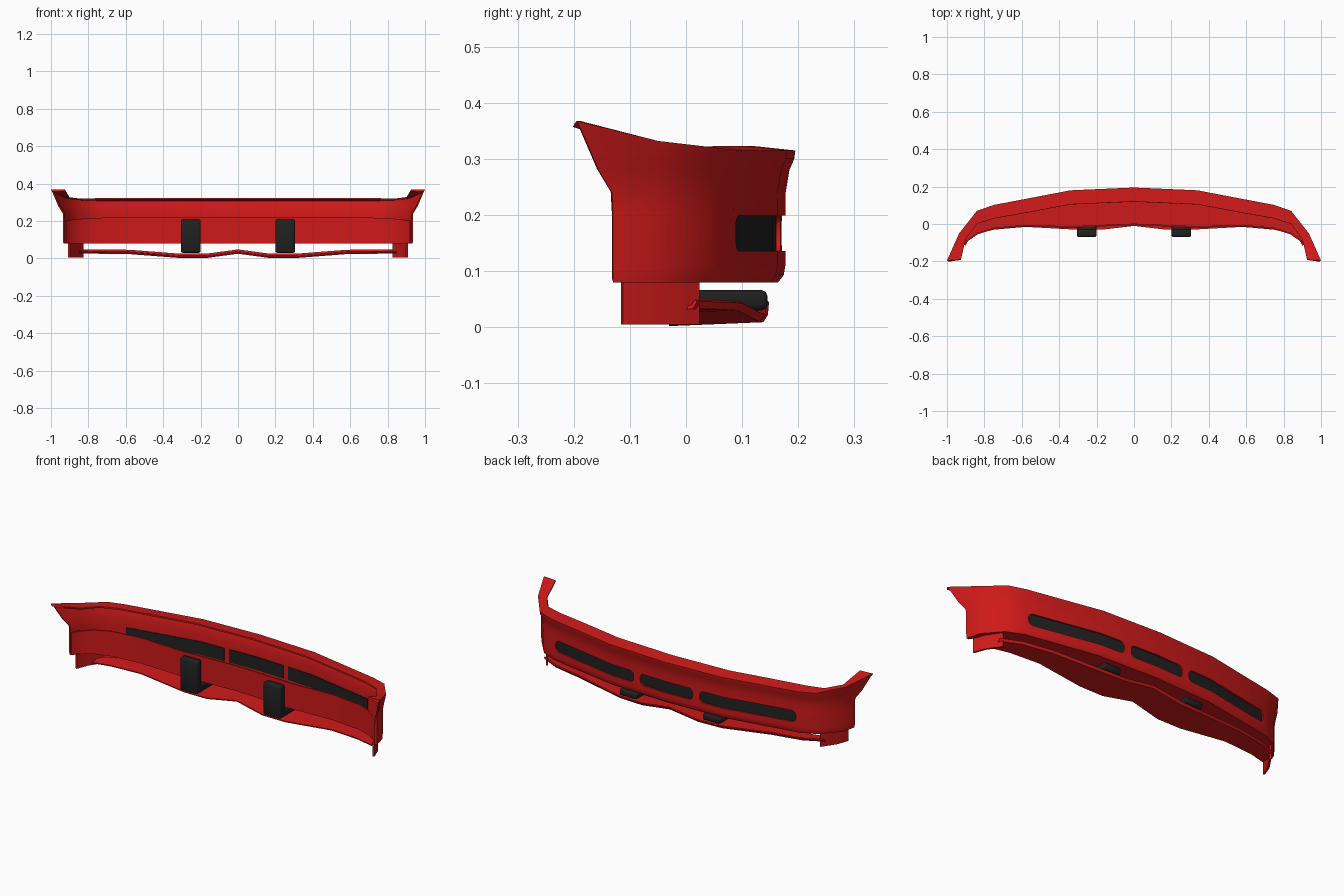
import bpy, math

if "Cube" in bpy.data.objects:
    bpy.data.objects.remove(bpy.data.objects["Cube"])


def material(name, color):
    m = bpy.data.materials.new(name)
    m.diffuse_color = color
    m.use_nodes = True
    m.node_tree.nodes["Principled BSDF"].inputs["Base Color"].default_value = m.diffuse_color
    return m


RED = material("red_paint", (0.62, 0.01, 0.01, 1))
BLACK = material("black_plastic", (0.015, 0.015, 0.015, 1))


def add_object(name, verts, faces, mat):
    me = bpy.data.meshes.new(name)
    me.from_pydata(verts, [], faces)
    me.update()
    me.materials.append(mat)
    ob = bpy.data.objects.new(name, me)
    bpy.context.collection.objects.link(ob)
    return ob


def activate(ob):
    bpy.ops.object.select_all(action='DESELECT')
    ob.select_set(True)
    bpy.context.view_layer.objects.active = ob


def finish(ob, angle=35):
    activate(ob)
    for m in list(ob.modifiers):
        bpy.ops.object.modifier_apply(modifier=m.name)
    bpy.ops.object.shade_smooth_by_angle(angle=math.radians(angle))


def thicken(ob, t):
    m = ob.modifiers.new("thickness", 'SOLIDIFY')
    m.thickness, m.offset, m.use_even_offset = t, -1, True


def loft(name, rows, mat, mirrored=True):
    # rows run from x = 0 outwards and are mirrored into full-width rows
    if mirrored:
        rows = [[(-x, y, z) for x, y, z in r[:0:-1]] + list(r) for r in rows]
    n = len(rows[0])
    faces = [(j * n + i, j * n + i + 1, (j + 1) * n + i + 1, (j + 1) * n + i)
             for j in range(len(rows) - 1) for i in range(n - 1)]
    return add_object(name, [v for r in rows for v in r], faces, mat)


def blend(a, b, w):
    return [(p[0] + (q[0] - p[0]) * w, p[1] + (q[1] - p[1]) * w) for p, q in zip(a, b)]


def level(plan, z):
    zs = z if isinstance(z, list) else [z] * len(plan)
    return [(x, y, h) for (x, y), h in zip(plan, zs)]


# plan curves of the bumper, right half
FLANGE = [(0, .12), (.34, .105), (.58, .06), (.75, .03), (.84, 0), (.9, -.08), (.925, -.19)]
TOP = [(0, .195), (.34, .18), (.58, .134), (.75, .102), (.84, .07), (.935, -.05), (1, -.195)]
LOW = [(0, .177), (.34, .163), (.58, .117), (.75, .085), (.835, .045), (.915, -.05), (.935, -.13)]
WALL = [(0, -.006), (.34, -.02), (.58, -.012), (.75, -.028), (.835, -.055), (.9, -.1), (.92, -.13)]
Z_TOP = [.315, .315, .315, .315, .318, .332, .368]
Z_FLANGE = [.323, .323, .323, .322, .32, .325, .368]

# main shell: top flange, outer face, underside and inner wall in one sheet
shell = loft("bumper_shell", [
    level(FLANGE, Z_FLANGE),
    level(TOP, Z_TOP),
    level(blend(TOP, LOW, .12), [z - .015 for z in Z_TOP]),
    level(blend(TOP, LOW, .6), .28),
    level(blend(TOP, LOW, .97), .24),
    level(LOW, .2),
    level(LOW, .11),
    level(blend(LOW, WALL, .015), .093),
    level(blend(LOW, WALL, .07), .08),
    level(WALL, .08),
    level(WALL, [.218, .218, .22, .217, .212, .205, .2]),
], RED)
thicken(shell, .008)


def low_y(x):
    x = abs(x)
    for (x0, y0), (x1, y1) in zip(LOW, LOW[1:]):
        if x <= x1:
            return y0 + (y1 - y0) * (x - x0) / (x1 - x0)


def rounded_outline(x0, x1, z0, z1, r, n=5):
    pts = []
    for k, (cx, cz) in enumerate([(x1 - r, z1 - r), (x0 + r, z1 - r),
                                  (x0 + r, z0 + r), (x1 - r, z0 + r)]):
        for i in range(n + 1):
            a = math.pi / 2 * (k + i / n)
            pts.append((cx + r * math.cos(a), cz + r * math.sin(a)))
    return pts


# air vents: rounded openings with black panels set behind them
for label, x0, x1 in (("center", -.16, .16), ("left", -.73, -.2), ("right", .2, .73)):
    out = rounded_outline(x0, x1, .136, .199, .025)
    n = len(out)
    verts = [(x, .03, z) for x, z in out] + [(x, .3, z) for x, z in out]
    faces = [(i, i + n, (i + 1) % n + n, (i + 1) % n) for i in range(n)]
    faces += [tuple(range(n)), tuple(range(2 * n - 1, n - 1, -1))]
    cutter = add_object("vent_cutter_" + label, verts, faces, BLACK)
    cutter.hide_render = True
    b = shell.modifiers.new("vent_" + label, 'BOOLEAN')
    b.operation, b.object, b.solver = 'DIFFERENCE', cutter, 'EXACT'

    xs = sorted({x0 - .005, x1 + .005} | {s * p[0] for p in LOW for s in (-1, 1) if x0 < s * p[0] < x1})
    rows = [[(x, low_y(x) - .009, z) for x in xs] for z in (.203, .132)]
    panel = loft("vent_panel_" + label, rows, BLACK, mirrored=False)
    thicken(panel, .004)
    finish(panel)

finish(shell)
for ob in [o for o in bpy.data.objects if o.name.startswith("vent_cutter")]:
    bpy.data.objects.remove(ob)

# lower lip: wavy floor with a small upturned front rim
LIP_X = [0, .17, .31, .58, .75, .85]
REAR_Y = [-.01, -.03, -.03, -.015, -.03, -.055]
FRONT_Y = [.14, .138, .132, .092, .06, .012]
LIP_Z = [.032, .009, .009, .03, .032, .033]
lip = loft("lower_lip", [
    [(x, y + .008, z + .013) for x, y, z in zip(LIP_X, FRONT_Y, LIP_Z)],
    list(zip(LIP_X, FRONT_Y, LIP_Z)),
    [(x, y, z - .007) for x, y, z in zip(LIP_X, REAR_Y, LIP_Z)],
], RED)
thicken(lip, .006)
finish(lip)

# end skirts below the shell and the black tow brackets, one per side
for s, side in ((-1, "left"), (1, "right")):
    plan = [(s * .835, .024), (s * .885, -.05), (s * .908, -.112)][::s]
    skirt = loft("end_skirt_" + side, [level(plan, .082), level(plan, .005)], RED, mirrored=False)
    thicken(skirt, .01)
    finish(skirt)

    prof = [(-.07, .03), (.145, .03), (.145, .066), (-.028, .066), (-.028, .21), (-.07, .21)]
    n = len(prof)
    verts = [(s * .253 + dx, y, z) for dx in (-.053, .053) for y, z in prof]
    faces = [(i, i + n, (i + 1) % n + n, (i + 1) % n) for i in range(n)]
    faces += [tuple(range(n)), tuple(range(2 * n - 1, n - 1, -1))]
    bracket = add_object("bracket_" + side, verts, faces, BLACK)
    bev = bracket.modifiers.new("round", 'BEVEL')
    bev.width, bev.segments = .01, 2
    finish(bracket, 50)
